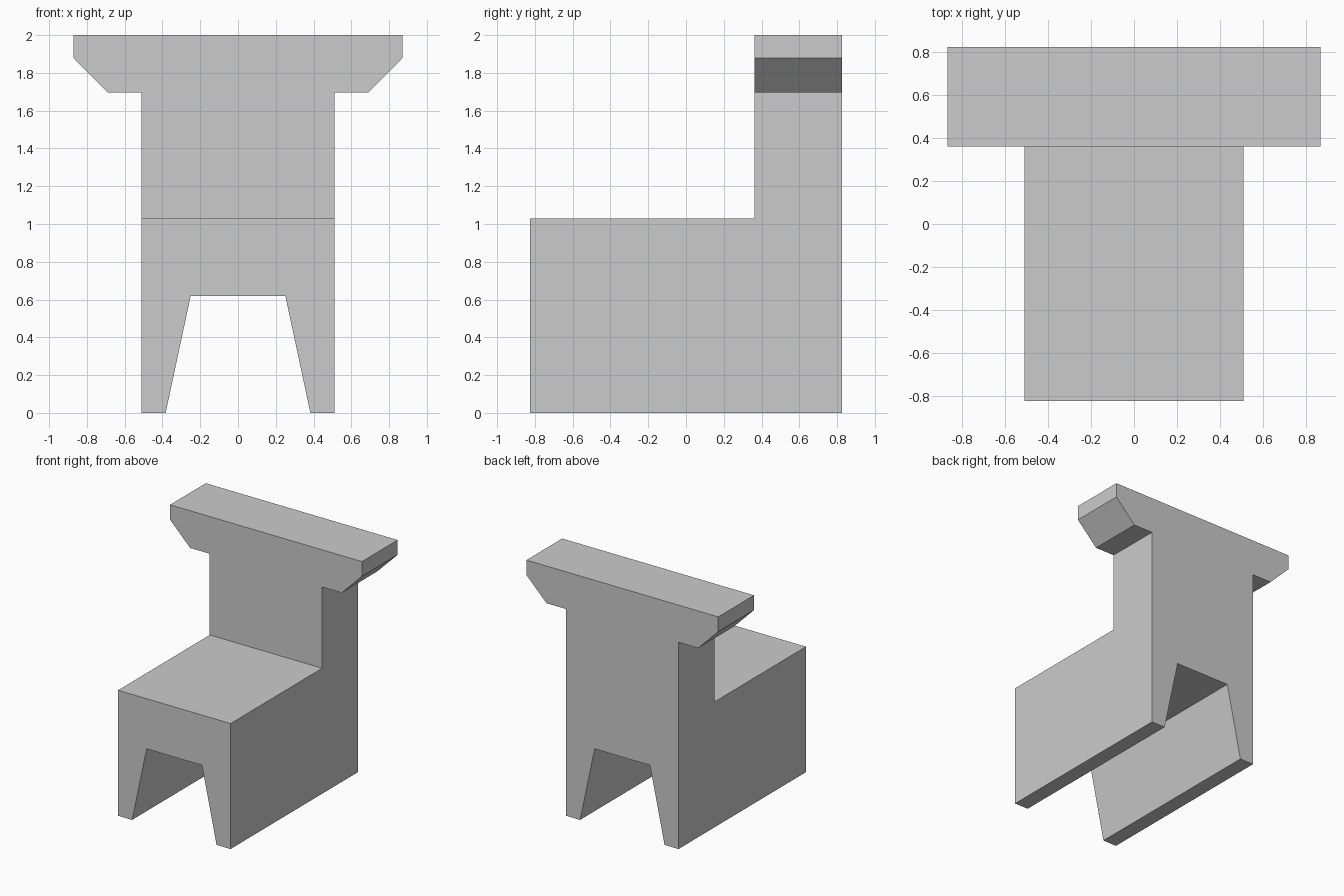
import bpy
import bmesh

cube = bpy.data.objects.get("Cube")
if cube:
    bpy.data.objects.remove(cube, do_unlink=True)

HALF_DEPTH = 0.825
BACK_FRONT = 0.362    # front plane of the backrest
SEAT_TOP = 1.029

grey = bpy.data.materials.new("plain grey")
grey.use_nodes = True
colour = (0.6, 0.6, 0.6, 1)
grey.diffuse_color = colour
grey.node_tree.nodes["Principled BSDF"].inputs["Base Color"].default_value = colour


def extrude_profile(name, half, y0, y1):
    """Mirror half of an x-z outline and extrude it along y."""
    outline = half + [(-x, z) for x, z in reversed(half)]
    bm = bmesh.new()
    face = bm.faces.new([bm.verts.new((x, y0, z)) for x, z in outline])
    ext = bmesh.ops.extrude_face_region(bm, geom=[face])
    moved = [v for v in ext["geom"] if isinstance(v, bmesh.types.BMVert)]
    bmesh.ops.translate(bm, vec=(0, y1 - y0, 0), verts=moved)
    bmesh.ops.recalc_face_normals(bm, faces=bm.faces[:])
    mesh = bpy.data.meshes.new(name)
    bm.to_mesh(mesh)
    bm.free()
    mesh.materials.append(grey)
    obj = bpy.data.objects.new(name, mesh)
    bpy.context.collection.objects.link(obj)
    return obj


# Chair body: splayed leg opening, straight sides, flared top rail
chair = extrude_profile("chair_body", [
    (0.251, 0.618), (0.383, 0), (0.51, 0), (0.51, 1.695),
    (0.688, 1.695), (0.87, 1.878), (0.87, 2.0),
], -HALF_DEPTH, HALF_DEPTH)

# Clear the space above the seat, in front of the backrest
cutter = extrude_profile("seat_cutter", [(1.2, SEAT_TOP), (1.2, 2.4)],
                         -1.2, BACK_FRONT)
cutter.hide_render = True
cut = chair.modifiers.new("seat_cut", "BOOLEAN")
cut.operation = "DIFFERENCE"
cut.solver = "EXACT"
cut.object = cutter
bpy.context.view_layer.objects.active = chair
bpy.ops.object.modifier_apply(modifier=cut.name)
bpy.data.objects.remove(cutter, do_unlink=True)
